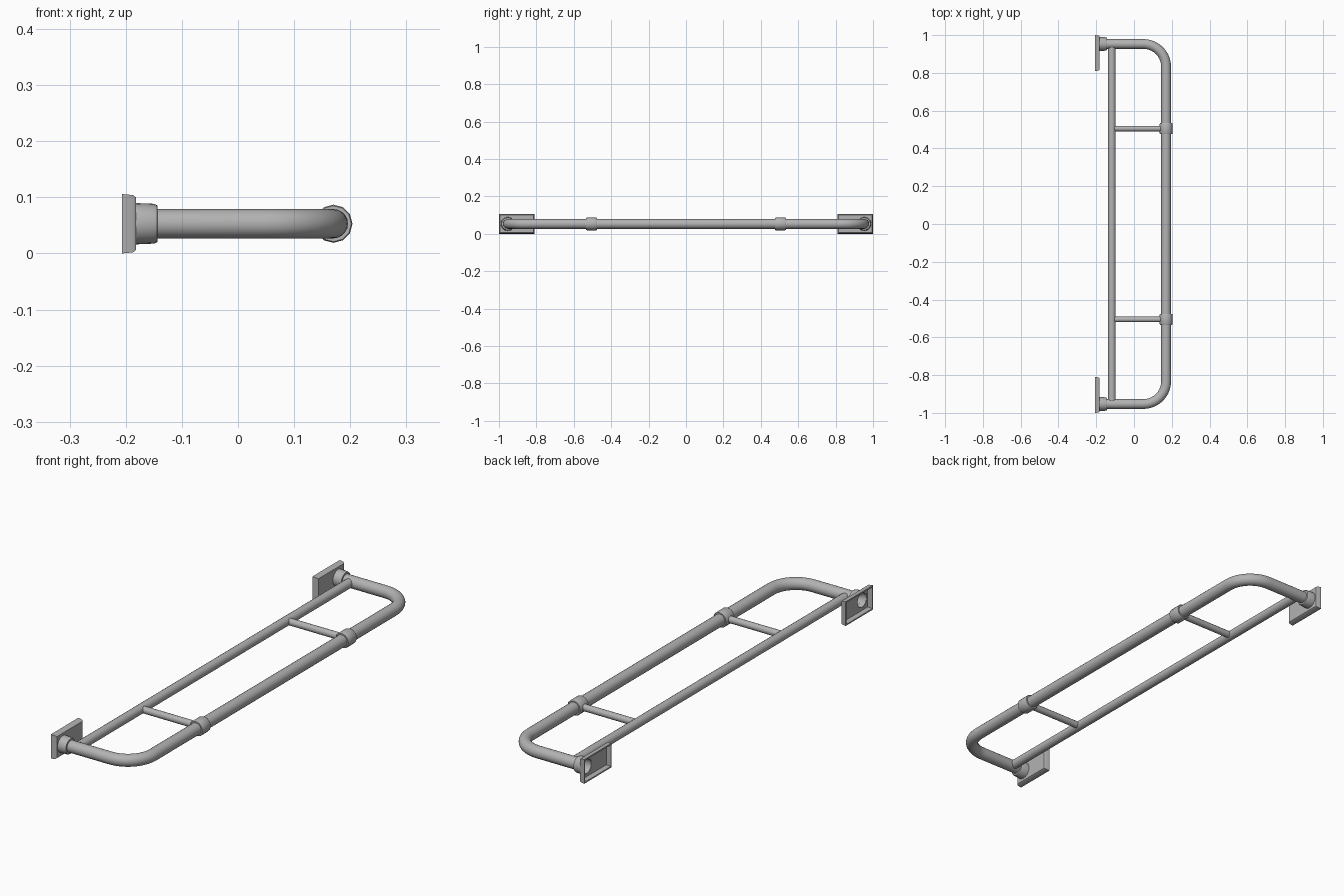
import bpy, bmesh
from math import sin, cos, pi, radians
from mathutils import Vector

if "Cube" in bpy.data.objects:
    bpy.data.objects.remove(bpy.data.objects["Cube"])

metal = bpy.data.materials.new("grey_metal")
metal.use_nodes = True
grey = (0.45, 0.45, 0.45, 1)
metal.diffuse_color = grey
metal.node_tree.nodes["Principled BSDF"].inputs["Base Color"].default_value = grey

MID = 0.053          # height of the tube axis
END_Y = 0.953        # axis of the two wall returns
RAIL_X = 0.17        # axis of the outer rail
BEND = 0.12


def finish(bm, name):
    bmesh.ops.recalc_face_normals(bm, faces=bm.faces)
    mesh = bpy.data.meshes.new(name)
    bm.to_mesh(mesh)
    bm.free()
    mesh.materials.append(metal)
    obj = bpy.data.objects.new(name, mesh)
    bpy.context.collection.objects.link(obj)
    bpy.ops.object.select_all(action="DESELECT")
    obj.select_set(True)
    bpy.context.view_layer.objects.active = obj
    bpy.ops.object.shade_smooth_by_angle(angle=radians(35))
    return obj


def bridge(bm, a, b):
    n = len(a)
    for i in range(n):
        j = (i + 1) % n
        bm.faces.new((a[i], a[j], b[j], b[i]))


def circle(bm, x, y, heading, r, sides):
    """Ring of vertices across a horizontal heading."""
    side = Vector((-sin(heading), cos(heading), 0))
    up = Vector((0, 0, 1))
    turns = [2 * pi * i / sides for i in range(sides)]
    return [bm.verts.new(Vector((x, y, MID)) + r * (cos(t) * side + sin(t) * up))
            for t in turns]


def tube(name, stations, sides=16, caps=False, closed=False):
    """Skin rings given as (x, y, heading, radius)."""
    bm = bmesh.new()
    rings = [circle(bm, *s, sides) for s in stations]
    for a, b in zip(rings, rings[1:]):
        bridge(bm, a, b)
    if closed:
        bridge(bm, rings[-1], rings[0])
    if caps:
        bm.faces.new(rings[0])
        bm.faces.new(rings[-1])
    return finish(bm, name)


def ring_edges(bm, ring):
    return [bm.edges.get((v, ring[(i + 1) % len(ring)])) or
            bm.edges.new((v, ring[(i + 1) % len(ring)])) for i, v in enumerate(ring)]


def wall_plate(name, s):
    """Hollow-backed plate with a bevelled front and a round hole."""
    bm = bmesh.new()
    sections = [(-0.187, 0.086, 0.044), (-0.207, 0.089, 0.047), (-0.207, 0.095, 0.053),
                (-0.187, 0.093, 0.051), (-0.182, 0.089, 0.047)]
    corners = [(-1, -1), (1, -1), (1, 1), (-1, 1)]
    rects = [[bm.verts.new((x, s * 0.905 + a * hy, MID + b * hz)) for a, b in corners]
             for x, hy, hz in sections]
    for a, b in zip(rects, rects[1:]):
        bridge(bm, a, b)
    holes = [circle(bm, x, s * END_Y, 0, 0.0335, 20) for x in (-0.187, -0.182)]
    bridge(bm, *holes)
    for rect, hole in ((rects[0], holes[0]), (rects[-1], holes[1])):
        bmesh.ops.triangle_fill(bm, use_beauty=True,
                                edges=ring_edges(bm, rect) + ring_edges(bm, hole))
    return finish(bm, name)


# Outer rail: a long tube with a rounded return at each end
r = 0.026
path = [(-0.165, -END_Y, 0, r)]
for start, cy in ((-pi / 2, BEND - END_Y), (0, END_Y - BEND)):
    for i in range(11):
        t = start + pi / 2 * i / 10
        path.append((RAIL_X - BEND + BEND * cos(t), cy + BEND * sin(t), t + pi / 2, r))
path.append((-0.165, END_Y, pi, r))
tube("outer_rail", path, 20)

# Inner bar between the returns
tube("inner_bar", [(-0.117, y, pi / 2, 0.02) for y in (-0.94, 0.94)], caps=True)

boss = [(-0.186, 0.031), (-0.186, 0.037), (-0.15, 0.0355), (-0.144, 0.033),
        (-0.143, 0.025), (-0.149, 0.025), (-0.149, 0.031)]
collar = [(-0.029, 0.025), (-0.029, 0.032), (-0.025, 0.034),
          (0.025, 0.034), (0.029, 0.032), (0.029, 0.025)]

# Matching fittings at both ends
for side, s in (("front", -1), ("back", 1)):
    wall_plate(side + "_wall_plate", s)
    tube(side + "_socket", [(x, s * END_Y, 0, q) for x, q in boss], 20, closed=True)
    y = s * 0.505
    tube(side + "_rung", [(x, y, 0, 0.015) for x in (-0.117, RAIL_X)], 12, caps=True)
    tube(side + "_collar", [(RAIL_X, y + d, pi / 2, q) for d, q in collar], 12, closed=True)
